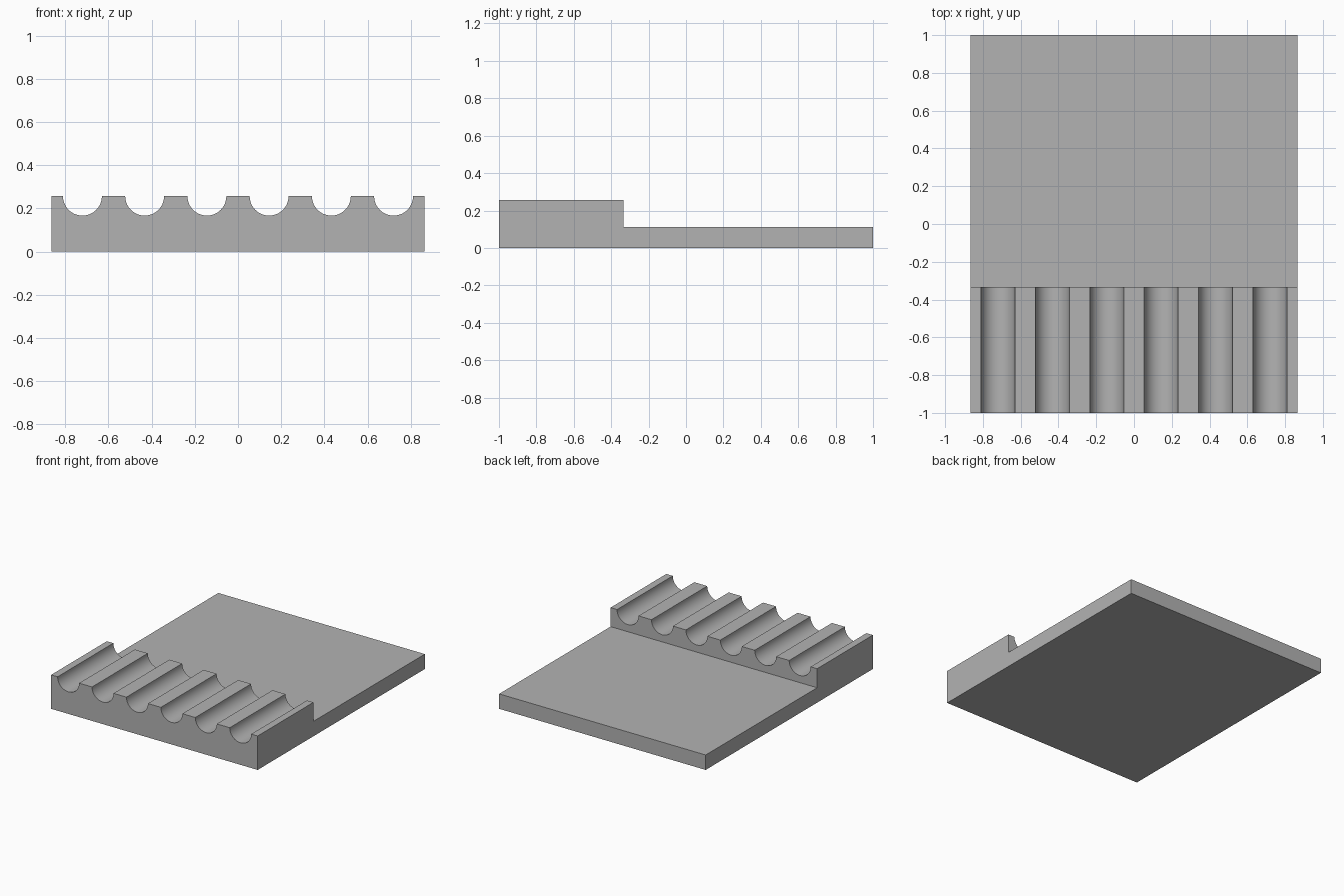
import bpy
import bmesh
import math
from mathutils import Vector

cube = bpy.data.objects.get("Cube")
if cube:
    bpy.data.objects.remove(cube, do_unlink=True)

HALF_WIDTH = 0.865
TOP, PLATE_TOP = 0.257, 0.113
STEP_Y = -0.333
GROOVES, RADIUS = 6, 0.09
PITCH = 2 * HALF_WIDTH / GROOVES
SEGMENTS = 48

grey = bpy.data.materials.new("plain grey")
grey.use_nodes = True
grey.diffuse_color = (0.45, 0.45, 0.45, 1)
grey.node_tree.nodes["Principled BSDF"].inputs["Base Color"].default_value = grey.diffuse_color


def extruded(name, profile, direction):
    """Solid made by sweeping a closed outline along a direction."""
    bm = bmesh.new()
    face = bm.faces.new([bm.verts.new(p) for p in profile])
    swept = bmesh.ops.extrude_face_region(bm, geom=[face], use_keep_orig=True)
    verts = [g for g in swept["geom"] if isinstance(g, bmesh.types.BMVert)]
    bmesh.ops.translate(bm, verts=verts, vec=Vector(direction))
    bmesh.ops.recalc_face_normals(bm, faces=bm.faces)
    mesh = bpy.data.meshes.new(name)
    bm.to_mesh(mesh)
    bm.free()
    mesh.materials.append(grey)
    obj = bpy.data.objects.new(name, mesh)
    bpy.context.collection.objects.link(obj)
    return obj


# Stepped body: raised rack at the front, thin plate behind
outline = [(-1, 0), (1, 0), (1, PLATE_TOP), (STEP_Y, PLATE_TOP), (STEP_Y, TOP), (-1, TOP)]
body = extruded("grooved_rack_plate", [(-HALF_WIDTH, y, z) for y, z in outline],
                (2 * HALF_WIDTH, 0, 0))
bpy.context.view_layer.objects.active = body
body.select_set(True)

# Half-round grooves running front to back through the rack
for i in range(GROOVES):
    x = (i - (GROOVES - 1) / 2) * PITCH
    arc = [math.pi * (1 + k / SEGMENTS) for k in range(SEGMENTS + 1)]
    groove = [(x + RADIUS * math.cos(a), -1.1, TOP + RADIUS * math.sin(a)) for a in arc]
    groove += [(x + RADIUS, -1.1, TOP + 0.1), (x - RADIUS, -1.1, TOP + 0.1)]
    cutter = extruded("groove_cutter", groove, (0, STEP_Y + 1.2, 0))
    cutter.hide_render = True
    cut = body.modifiers.new("groove", "BOOLEAN")
    cut.operation = "DIFFERENCE"
    cut.solver = "EXACT"
    cut.object = cutter
    bpy.ops.object.modifier_apply(modifier=cut.name)
    bpy.data.objects.remove(cutter, do_unlink=True)

bpy.ops.object.shade_smooth_by_angle(angle=math.radians(30))
